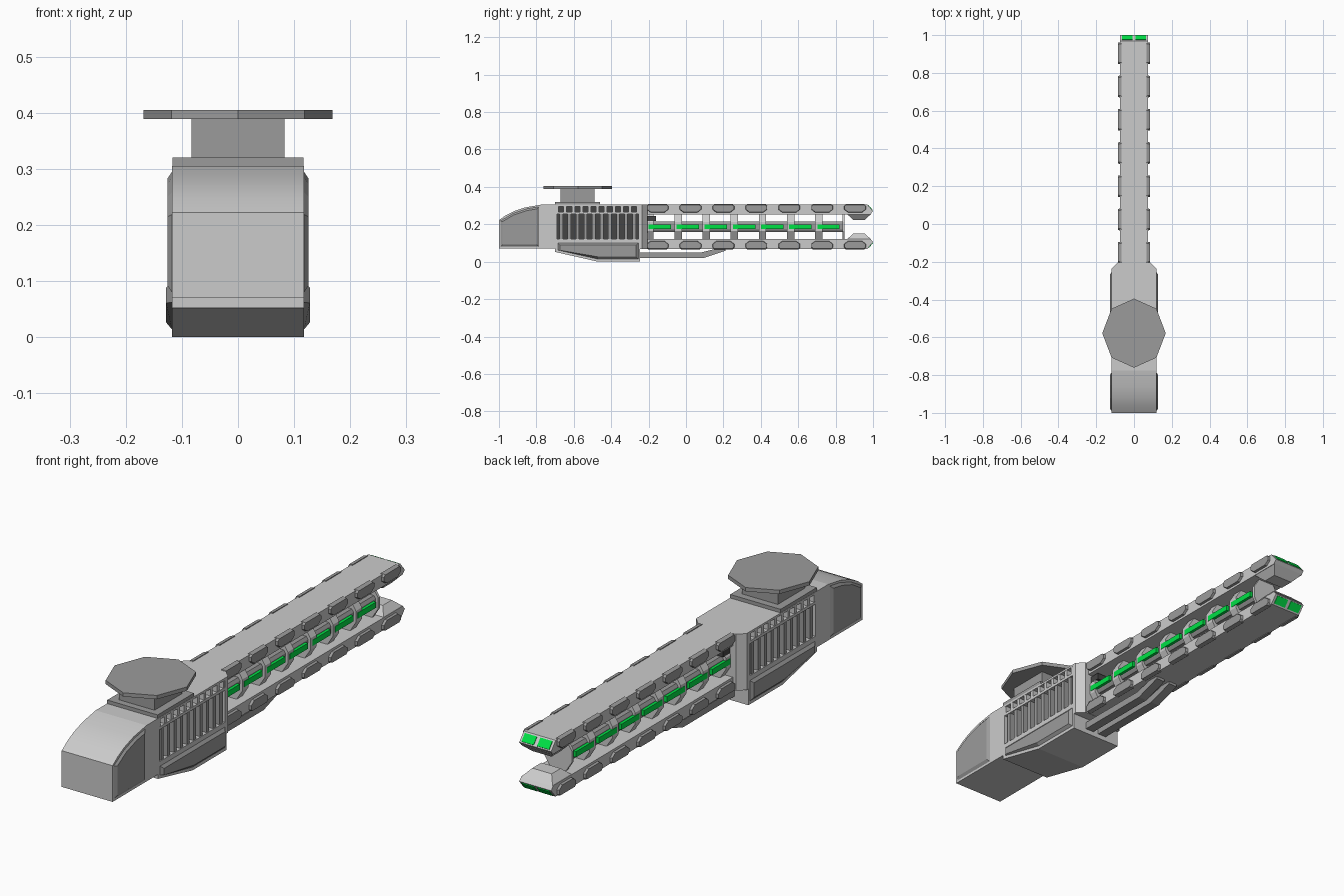
import bpy, bmesh, math

if "Cube" in bpy.data.objects:
    bpy.data.objects.remove(bpy.data.objects["Cube"])

MID = 0.187  # height of the barrel axis


def material(name, c):
    m = bpy.data.materials.new(name)
    m.diffuse_color = (*c, 1)
    m.use_nodes = True
    m.node_tree.nodes["Principled BSDF"].inputs["Base Color"].default_value = m.diffuse_color
    return m


DARK = material("dark_grey", (0.33, 0.33, 0.33))
BLACK = material("near_black", (0.06, 0.06, 0.06))
GREEN = material("green_glow", (0.0, 0.75, 0.06))


def loft(name, a, b, mat=None):
    """Solid between two matching rings of points."""
    bm = bmesh.new()
    va = [bm.verts.new(p) for p in a]
    vb = [bm.verts.new(p) for p in b]
    n = len(a)
    bm.faces.new(va)
    bm.faces.new(vb)
    for i in range(n):
        j = (i + 1) % n
        bm.faces.new((va[i], va[j], vb[j], vb[i]))
    bmesh.ops.recalc_face_normals(bm, faces=bm.faces)
    me = bpy.data.meshes.new(name)
    bm.to_mesh(me)
    bm.free()
    ob = bpy.data.objects.new(name, me)
    bpy.context.collection.objects.link(ob)
    if mat:
        me.materials.append(mat)
    return ob


def box(name, x0, x1, y0, y1, z0, z1, mat=None):
    r = [(x0, y0), (x1, y0), (x1, y1), (x0, y1)]
    return loft(name, [(x, y, z0) for x, y in r], [(x, y, z1) for x, y in r], mat)


def side_prism(name, yz, x0, x1, mat=None, inset=0.0):
    """Side profile extruded along x, the far end shrunk by inset."""
    ys, zs = [p[0] for p in yz], [p[1] for p in yz]
    cy, cz = (min(ys) + max(ys)) / 2, (min(zs) + max(zs)) / 2
    fy = 1 - 2 * inset / (max(ys) - min(ys))
    fz = 1 - 2 * inset / (max(zs) - min(zs))
    return loft(name, [(x0, y, z) for y, z in yz],
                [(x1, cy + (y - cy) * fy, cz + (z - cz) * fz) for y, z in yz], mat)


W = 0.118

# Rear housing with curved top
rear = side_prism("rear_housing", [(-1, 0.07), (-1, 0.222), (-0.965, 0.247), (-0.92, 0.27),
                                   (-0.86, 0.29), (-0.775, 0.305), (-0.775, 0.07)], -W, W)
bpy.context.view_layer.objects.active = rear
rear.select_set(True)
bpy.ops.object.shade_smooth_by_angle(angle=math.radians(25))

# Main body with side pockets
body = side_prism("main_body", [(-0.775, 0.07), (-0.775, 0.305), (-0.245, 0.305), (-0.245, 0),
                                (-0.47, 0), (-0.70, 0.052), (-0.70, 0.07)], -W, W)
for s in (-1, 1):
    for z0, z1 in ((0.12, 0.254), (0.266, 0.296)):
        cut = box("pocket_cutter", s * 0.09, s * 0.15, -0.69, -0.255, z0, z1)
        cut.hide_render = True
        cut.hide_set(True)
        mod = body.modifiers.new("pocket", 'BOOLEAN')
        mod.operation = 'DIFFERENCE'
        mod.object = cut
        box("pocket_back", s * 0.088, s * 0.092, -0.69, -0.255, z0, z1, BLACK)
    # Cooling fins and vent dividers
    for i in range(10):
        y = -0.667 + i * 0.0433
        box("cooling_fin", s * 0.09, s * 0.115, y - 0.009, y + 0.009, 0.12, 0.254, DARK)
    for i in range(11):
        y = -0.689 + i * 0.0433
        box("vent_divider", s * 0.09, s * 0.117, y - 0.008, y + 0.008, 0.266, 0.296)
    # Raised armour panels
    side_prism("rear_panel", [(-0.992, 0.08), (-0.992, 0.218), (-0.925, 0.258), (-0.85, 0.283),
                              (-0.785, 0.294), (-0.785, 0.08)], s * W, s * 0.126, DARK, 0.012)
    side_prism("lower_panel", [(-0.685, 0.1), (-0.255, 0.1), (-0.255, 0.014),
                               (-0.47, 0.014), (-0.685, 0.062)], s * W, s * 0.128, DARK, 0.012)

# Tapered collar where the barrel leaves the body
collar = [(-W, -0.245), (W, -0.245), (W, -0.235), (0.088, -0.205), (-0.088, -0.205), (-W, -0.235)]
loft("barrel_collar", [(x, y, 0.068) for x, y in collar], [(x, y, 0.305) for x, y in collar])

# Mount on top: base plate, neck, octagonal disc
box("mount_base", -0.117, 0.117, -0.70, -0.46, 0.305, 0.32, DARK)
box("mount_neck", -0.083, 0.083, -0.672, -0.49, 0.32, 0.39, DARK)
octagon = [(0.168 * math.cos(i * math.pi / 4), -0.578 + 0.183 * math.sin(i * math.pi / 4))
           for i in range(8)]
loft("mount_disc", [(x, y, 0.389) for x, y in octagon], [(x, y, 0.405) for x, y in octagon], DARK)

# Upper and lower rails, mirrored about the barrel axis
for s, label in ((1, "upper"), (-1, "lower")):
    def h(z):
        return MID + s * z

    side_prism(label + "_rail", [(-0.21, h(0.118)), (0.97, h(0.118)), (1, h(0.082)),
                                 (0.985, h(0.066)), (-0.21, h(0.066))], -0.074, 0.074)
    # Inner muzzle block
    loft(label + "_muzzle_block",
         [(x, y, h(0.068)) for x, y in ((-0.074, 0.86), (0.074, 0.86), (0.074, 0.99), (-0.074, 0.99))],
         [(x, y, h(0.036)) for x, y in ((-0.045, 0.895), (0.045, 0.895), (0.045, 0.955), (-0.045, 0.955))])
    # Green muzzle windows on the sloped nose
    for q in (-1, 1):
        side_prism(label + "_muzzle_light", [(0.975, h(0.113)), (0.9975, h(0.086)), (0.9995, h(0.088)),
                                             (0.977, h(0.115))], q * 0.008, q * 0.064, GREEN)
        # Edge pads
        for i in range(7):
            y = -0.152 + i * 0.176
            pad = [(-0.05, 0.121), (0.05, 0.121), (0.06, 0.112), (0.06, 0.092),
                   (0.038, 0.074), (-0.038, 0.074), (-0.06, 0.092), (-0.06, 0.112)]
            side_prism(label + "_edge_pad", [(y + a, h(b)) for a, b in pad],
                       q * 0.066, q * 0.084, DARK, 0.004)

# Central core bar
core = [(-0.045, -0.028), (0.045, -0.028), (0.053, -0.016), (0.053, 0.016),
        (0.045, 0.028), (-0.045, 0.028), (-0.053, 0.016), (-0.053, -0.016)]
loft("core_bar", [(x, -0.21, MID + z) for x, z in core], [(x, 0.84, MID + z) for x, z in core], DARK)

# Spacer ribs joining core and rails
rib = [(-0.036, -0.068), (0.036, -0.068), (0.064, -0.024), (0.064, 0.024),
       (0.036, 0.068), (-0.036, 0.068), (-0.064, 0.024), (-0.064, -0.024)]
for i in range(8):
    y = -0.193 + i * 0.1505
    e = 0.02 if i < 7 else 0.006
    y -= 0.0 if i < 7 else 0.018
    loft("spacer_rib", [(x, y - e, MID + z) for x, z in rib], [(x, y + e, MID + z) for x, z in rib])

# Green side lights between the ribs
for s in (-1, 1):
    for i in range(7):
        y = -0.193 + i * 0.1505
        box("core_light", s * 0.05, s * 0.0655, y - 0.008, y + 0.112, MID - 0.012, MID + 0.012, GREEN)
    box("breech_block", s * 0.02, s * 0.06, -0.21, -0.16, 0.218, 0.245, BLACK)

# Bent conduits under the barrel
for x in (-0.033, 0.033):
    side_prism("conduit", [(-0.25, 0.02), (0.095, 0.02), (0.21, 0.058), (0.21, 0.075), (0.17, 0.072),
                           (0.085, 0.05), (-0.25, 0.05)], x - 0.02, x + 0.02, DARK)
